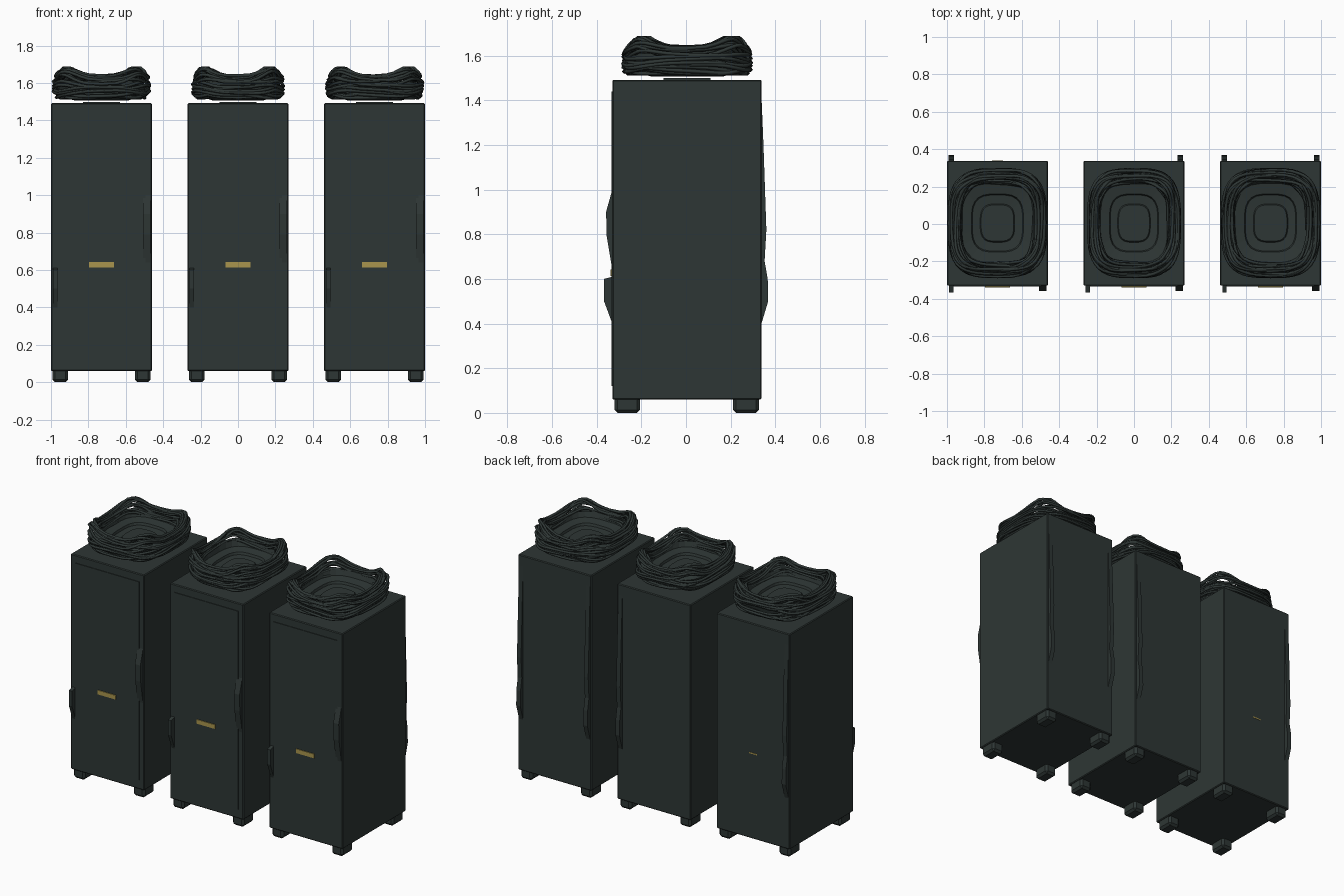
import bpy, bmesh, random
from math import sin, cos, pi, tau

if "Cube" in bpy.data.objects:
    bpy.data.objects.remove(bpy.data.objects["Cube"], do_unlink=True)
random.seed(4)


def material(name, rgb):
    m = bpy.data.materials.new(name)
    m.use_nodes = True
    m.diffuse_color = (*rgb, 1)
    m.node_tree.nodes["Principled BSDF"].inputs["Base Color"].default_value = (*rgb, 1)
    return m


DARK = material("dark slate", (0.027, 0.037, 0.035))
GOLD = material("brass yellow", (0.40, 0.30, 0.075))


def finish(bm, name, mat):
    bmesh.ops.recalc_face_normals(bm, faces=bm.faces)
    mesh = bpy.data.meshes.new(name)
    bm.to_mesh(mesh)
    bm.free()
    mesh.materials.append(mat)
    obj = bpy.data.objects.new(name, mesh)
    bpy.context.collection.objects.link(obj)
    return obj


def box(name, lo, hi, mat=DARK, bevel=0):
    bm = bmesh.new()
    bmesh.ops.create_cube(bm, size=1)
    for v in bm.verts:
        v.co = [lo[i] + (v.co[i] + 0.5) * (hi[i] - lo[i]) for i in range(3)]
    if bevel:
        bmesh.ops.bevel(bm, geom=bm.edges[:], offset=bevel, segments=1, affect='EDGES')
    return finish(bm, name, mat)


def extrude_x(name, profile, x0, x1):
    """Extrude a (y, z) outline between two x positions."""
    bm = bmesh.new()
    face = bm.faces.new([bm.verts.new((x0, y, z)) for y, z in profile])
    moved = bmesh.ops.extrude_face_region(bm, geom=[face])["geom"]
    for v in moved:
        if isinstance(v, bmesh.types.BMVert):
            v.co.x = x1
    return finish(bm, name, DARK)


def round_square(a, rx, ry, power=0.62):
    c, s = cos(a), sin(a)
    return (rx * abs(c) ** power * (1 if c > 0 else -1),
            ry * abs(s) ** power * (1 if s > 0 else -1))


def coil(name, cx, rx, ry):
    """Bundle of loosely wound cable with the corners lifted."""
    data = bpy.data.curves.new(name, 'CURVE')
    data.dimensions = '3D'
    data.bevel_depth = 0.009
    data.bevel_resolution = 0
    count = 44
    for k in range(30):
        t = tau * k / 30
        shrink = 0.86 + 0.10 * cos(t)
        height = 1.577 + 0.050 * sin(t)
        p1, p2 = random.uniform(0, tau), random.uniform(0, tau)
        spline = data.splines.new('POLY')
        spline.points.add(count - 1)
        spline.use_cyclic_u = True
        for i, p in enumerate(spline.points):
            a = tau * i / count
            r = shrink + 0.03 * sin(2 * a + p1) + 0.012 * sin(5 * a + p2)
            x, y = round_square(a, rx * min(r, 0.97), ry * min(r, 0.97))
            lift = 0.05 * abs(sin(2 * a)) ** 2 * max(0, sin(t))
            z = height + lift + 0.012 * sin(3 * a + p2)
            p.co = (cx + x, y + 0.005, min(max(z, 1.52), 1.68), 1)
    data.materials.append(DARK)
    obj = bpy.data.objects.new(name, data)
    bpy.context.collection.objects.link(obj)


def coil_core(name, cx, rx, ry):
    """Stepped rings that close the middle of the coil."""
    steps = [(0, 1.507), (0.55, 1.507), (0.85, 1.53), (0.9, 1.59), (0.76, 1.61),
             (0.72, 1.575), (0.53, 1.565), (0.51, 1.55), (0.35, 1.545), (0.33, 1.555), (0, 1.555)]
    bm = bmesh.new()
    sides = 24
    rings = []
    for f, z in steps:
        if f == 0:
            rings.append([bm.verts.new((cx, 0.005, z))] * sides)
            continue
        ring = []
        for i in range(sides):
            x, y = round_square(tau * (i + 0.5) / sides, rx * f, ry * f)
            ring.append(bm.verts.new((cx + x, y + 0.005, z)))
        rings.append(ring)
    for low, high in zip(rings, rings[1:]):
        for i in range(sides):
            j = (i + 1) % sides
            corners = list(dict.fromkeys((low[i], low[j], high[j], high[i])))
            bm.faces.new(corners)
    finish(bm, name, DARK)


FRONT, BACK = -0.33, 0.338
# Bulging edge strips: low latch, high latch and rear edge
LOW_LATCH = [(FRONT, 0.40), (-0.367, 0.50), (-0.367, 0.60), (FRONT, 0.61), (FRONT + 0.01, 0.5)]
HIGH_LATCH = [(FRONT, 0.64), (-0.355, 0.79), (-0.358, 0.90), (FRONT, 1.0), (FRONT + 0.01, 0.8)]
REAR_EDGE = [(BACK, 0.40), (0.368, 0.50), (0.366, 0.60), (0.352, 0.68), (0.360, 0.82),
             (0.347, 1.2), (BACK, 1.42), (BACK - 0.01, 0.9)]

cabinets = [("left", 0.73, (-1, 1)), ("middle", 0, (1,)), ("right", -0.73, (-1,))]
for side, cx, rear_sides in cabinets:
    box(side + "_cabinet", (cx - 0.27, FRONT, 0.06), (cx + 0.27, BACK, 1.492), DARK, 0.005)
    box(side + "_door", (cx - 0.235, FRONT - 0.004, 0.12), (cx + 0.235, FRONT + 0.01, 1.44))
    box(side + "_top_pad", (cx - 0.1, -0.1, 1.48), (cx + 0.1, 0.11, 1.499))

    # Feet
    for sx in (-1, 1):
        for y0, y1 in ((-0.32, -0.205), (0.21, 0.328)):
            xs = sorted((cx + sx * 0.262, cx + sx * 0.178))
            box(side + "_foot", (xs[0], y0, 0), (xs[1], y1, 0.075), DARK, 0.014)

    # Front latches and rear edge strips
    extrude_x(side + "_low_latch", LOW_LATCH, cx - 0.258, cx - 0.235)
    extrude_x(side + "_high_latch", HIGH_LATCH, cx + 0.222, cx + 0.262)
    for sx in rear_sides:
        extrude_x(side + "_rear_edge", REAR_EDGE, cx + sx * 0.232, cx + sx * 0.262)

    # Brass plate
    box(side + "_plate", (cx - 0.067, FRONT - 0.009, 0.614), (cx + 0.067, FRONT - 0.001, 0.642), GOLD)

    rx = 0.25 if side == "middle" else 0.265
    coil(side + "_cable_coil", cx, rx, 0.295)
    coil_core(side + "_coil_core", cx, rx, 0.295)

# Small brass sliver on the back
box("rear_sliver", (-0.76, BACK - 0.001, 0.624), (-0.70, BACK + 0.002, 0.632), GOLD)
